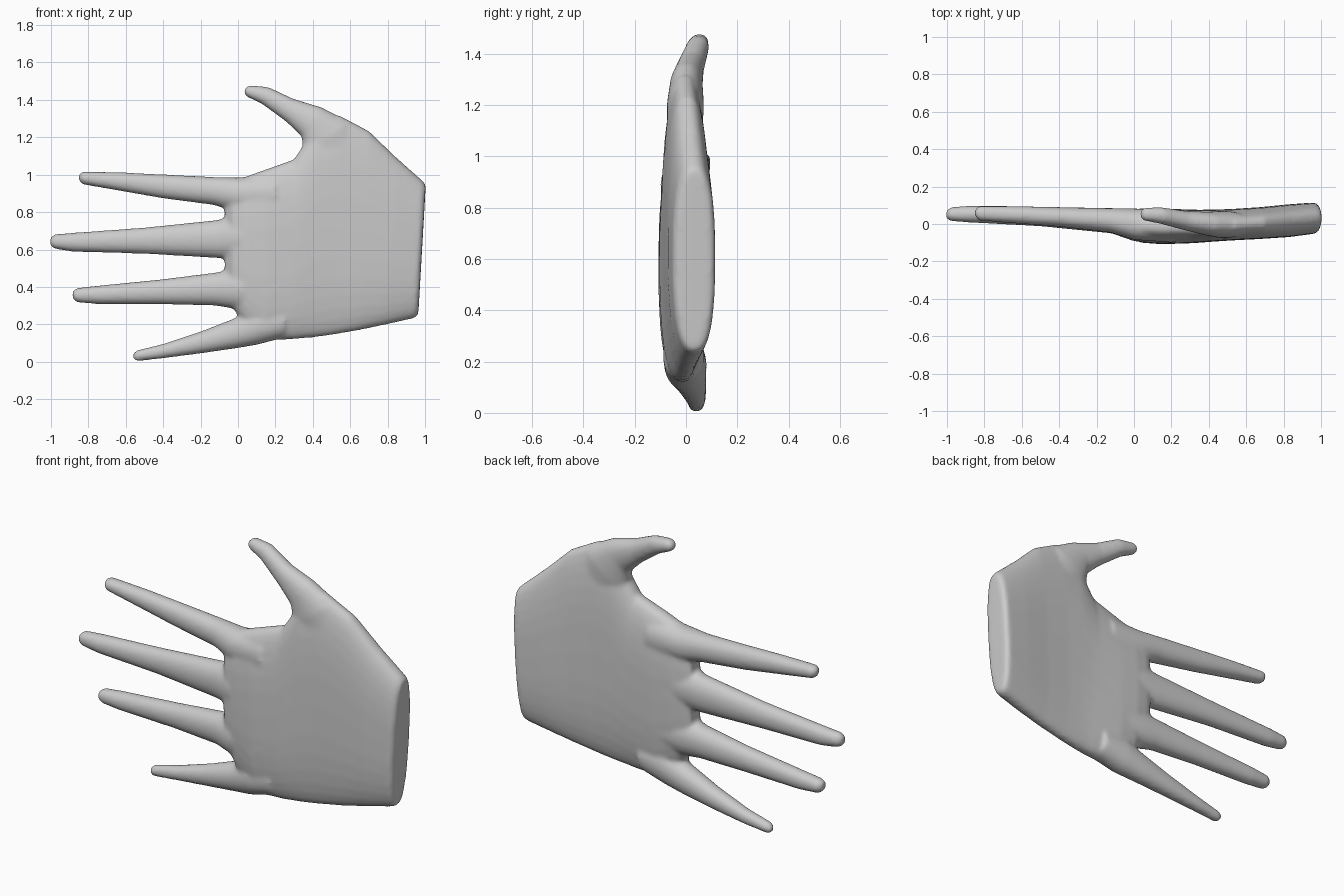
import bpy, bmesh, math

skin = bpy.data.materials.new("light grey")
skin.diffuse_color = (0.6, 0.6, 0.6, 1)


def loft(bm, sections, power, n=32):
    """Bridge rounded sections; each is (x, z) edge A, (x, z) edge B, y front, y back."""
    rings = []
    for ax, az, bx, bz, y0, y1 in sections:
        ring = []
        for i in range(n):
            a = 2 * math.pi * i / n
            c, s = math.cos(a), math.sin(a)
            u = 0.5 + 0.5 * math.copysign(abs(c) ** (2 / power), c)
            v = 0.5 + 0.5 * math.copysign(abs(s) ** (2 / power), s)
            ring.append(bm.verts.new((ax + (bx - ax) * u, y0 + (y1 - y0) * v, az + (bz - az) * u)))
        rings.append(ring)
    for r, q in zip(rings, rings[1:]):
        for i in range(n):
            j = (i + 1) % n
            bm.faces.new((r[i], r[j], q[j], q[i]))
    bm.faces.new(rings[0][::-1])
    bm.faces.new(rings[-1])


bm = bmesh.new()

# palm, from the wrist cut to the knuckles
loft(bm, [
    (0.965, 0.27, 1.003, 0.93, -0.01, 0.075),
    (0.963, 0.25, 1.003, 0.95, -0.035, 0.10),
    (0.945, 0.233, 0.985, 0.97, -0.052, 0.115),
    (0.80, 0.20, 0.85, 1.09, -0.07, 0.105),
    (0.65, 0.168, 0.70, 1.235, -0.08, 0.09),
    (0.50, 0.142, 0.54, 1.32, -0.088, 0.08),
    (0.41, 0.13, 0.42, 1.27, -0.095, 0.077),
    (0.35, 0.125, 0.35, 1.16, -0.10, 0.076),
    (0.30, 0.12, 0.30, 1.083, -0.103, 0.077),
    (0.15, 0.115, 0.15, 1.03, -0.108, 0.083),
    (0.04, 0.19, 0.04, 0.99, -0.10, 0.083),
    (-0.03, 0.29, -0.03, 0.95, -0.075, 0.075),
    (-0.07, 0.34, -0.07, 0.92, -0.03, 0.06),
], 2.6)

# fingers: x, z low, z high, y front, y back at each station from tip to base
fingers = {
    "index": [(-0.85, 0.965, 1.005, 0.04, 0.08), (-0.83, 0.948, 1.018, 0.018, 0.097),
              (-0.6, 0.908, 1.012, 0.0, 0.095), (-0.4, 0.873, 1.002, -0.015, 0.09),
              (-0.13, 0.838, 0.988, -0.045, 0.085), (0.0, 0.80, 0.985, -0.085, 0.083),
              (0.2, 0.78, 1.0, -0.10, 0.075)],
    "middle": [(-1.005, 0.62, 0.665, 0.03, 0.07), (-0.98, 0.603, 0.682, 0.015, 0.09),
               (-0.88, 0.588, 0.69, 0.008, 0.098), (-0.5, 0.577, 0.718, -0.012, 0.092),
               (-0.12, 0.555, 0.757, -0.05, 0.085), (0.0, 0.545, 0.78, -0.092, 0.083),
               (0.2, 0.54, 0.78, -0.105, 0.075)],
    "ring": [(-0.885, 0.335, 0.38, 0.03, 0.075), (-0.86, 0.317, 0.395, 0.015, 0.092),
             (-0.75, 0.308, 0.407, 0.006, 0.098), (-0.4, 0.307, 0.442, -0.018, 0.09),
             (-0.12, 0.30, 0.477, -0.05, 0.085), (0.0, 0.28, 0.50, -0.09, 0.083),
             (0.2, 0.28, 0.50, -0.105, 0.075)],
    "little": [(-0.56, 0.012, 0.048, 0.025, 0.06), (-0.54, 0.002, 0.062, 0.01, 0.07),
               (-0.4, 0.018, 0.096, 0.0, 0.078), (-0.2, 0.044, 0.162, -0.025, 0.08),
               (-0.02, 0.07, 0.232, -0.055, 0.08), (0.1, 0.09, 0.29, -0.085, 0.08),
               (0.25, 0.13, 0.31, -0.09, 0.07)],
}
for stations in fingers.values():
    loft(bm, [(x, lo, x, hi, y0, y1) for x, lo, hi, y0, y1 in stations], 2.1)

# thumb
loft(bm, [
    (0.03, 1.437, 0.036, 1.46, 0.035, 0.07),
    (0.045, 1.417, 0.06, 1.48, 0.018, 0.088),
    (0.125, 1.38, 0.165, 1.468, 0.0, 0.09),
    (0.255, 1.285, 0.30, 1.405, -0.035, 0.07),
    (0.34, 1.205, 0.45, 1.36, -0.062, 0.065),
    (0.35, 1.11, 0.60, 1.28, -0.075, 0.07),
    (0.42, 0.98, 0.70, 1.10, -0.07, 0.06),
], 2.1)

mesh = bpy.data.meshes.new("hand")
bmesh.ops.recalc_face_normals(bm, faces=bm.faces)
bm.to_mesh(mesh)
bm.free()
mesh.materials.append(skin)
hand = bpy.data.objects.new("hand", mesh)
bpy.context.collection.objects.link(hand)

# fuse the parts into one smooth skin
remesh = hand.modifiers.new("fuse", 'REMESH')
remesh.mode = 'VOXEL'
remesh.voxel_size = 0.01
remesh.use_smooth_shade = True
blend = hand.modifiers.new("blend", 'SMOOTH')
blend.factor = 0.5
blend.iterations = 12
